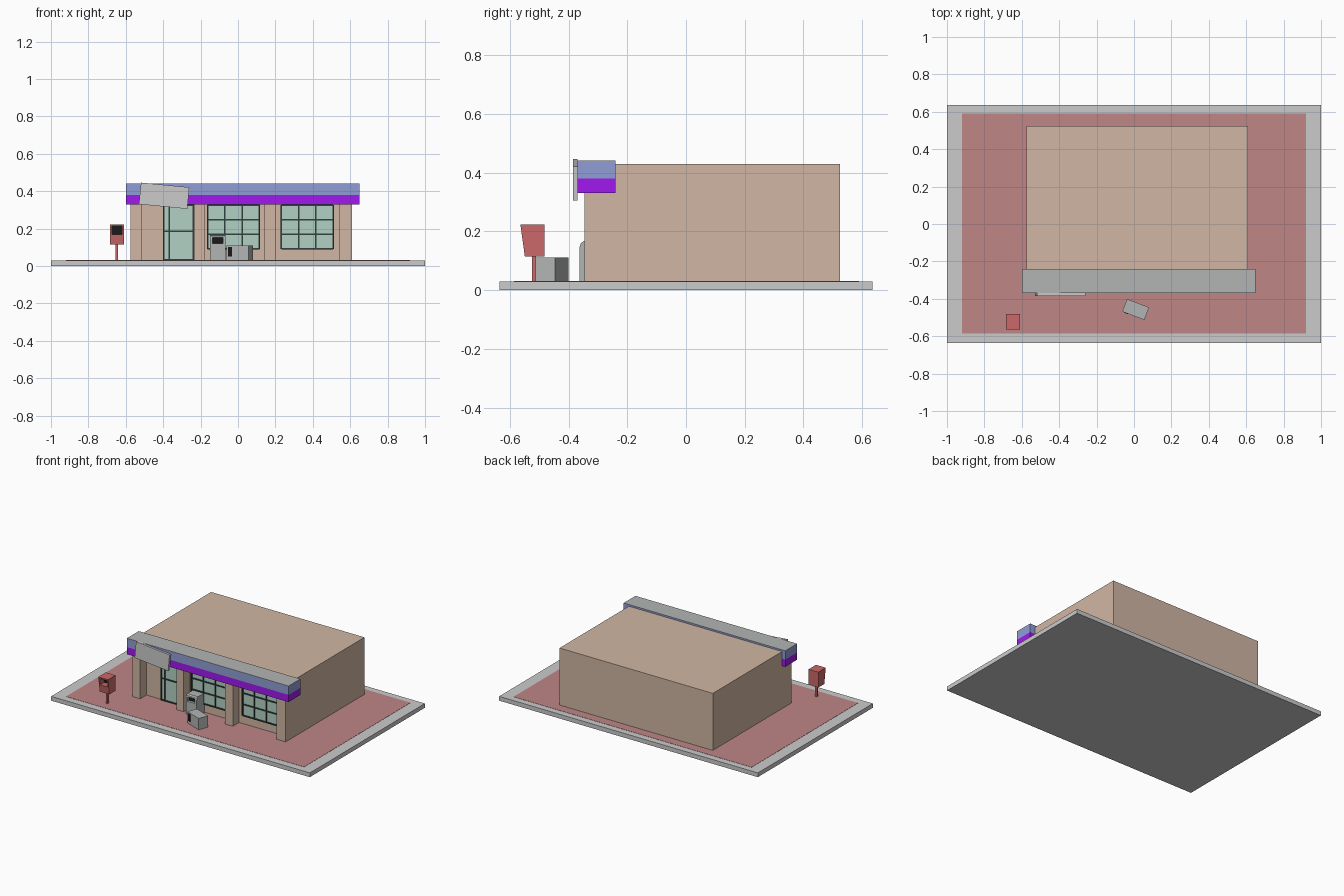
import bpy, bmesh, math
from mathutils import Matrix

if "Cube" in bpy.data.objects:
    bpy.data.objects.remove(bpy.data.objects["Cube"])


def material(name, rgb):
    m = bpy.data.materials.new(name)
    m.diffuse_color = (*rgb, 1)
    m.use_nodes = True
    m.node_tree.nodes["Principled BSDF"].inputs["Base Color"].default_value = m.diffuse_color
    return m


BRICK = material("paving_red", (0.52, 0.24, 0.24))
TAN = material("tan_wall", (0.63, 0.47, 0.37))
BLUE = material("blue_band", (0.28, 0.34, 0.68))
PURPLE = material("purple_band", (0.35, 0.01, 0.85))
GLASS = material("glass", (0.45, 0.64, 0.56))
DARK = material("dark_frame", (0.03, 0.05, 0.045))
RED = material("booth_red", (0.6, 0.14, 0.14))
BLACK = material("black", (0.01, 0.01, 0.01))
GREY = material("mid_grey", (0.45, 0.46, 0.46))


def finish(name, bm, mat):
    bmesh.ops.recalc_face_normals(bm, faces=bm.faces[:])
    me = bpy.data.meshes.new(name)
    bm.to_mesh(me)
    bm.free()
    if mat:
        me.materials.append(mat)
    ob = bpy.data.objects.new(name, me)
    bpy.context.collection.objects.link(ob)
    return ob


def box(name, x, y, z, mat=None):
    """Box from (min, max) ranges on each axis."""
    bm = bmesh.new()
    bmesh.ops.create_cube(bm, size=1)
    for v in bm.verts:
        v.co = [r[0] if c < 0 else r[1] for c, r in zip(v.co, (x, y, z))]
    return finish(name, bm, mat)


def side_profile(name, x, pts, mat=None):
    """Extrude a (y, z) outline along x."""
    bm = bmesh.new()
    face = bm.faces.new([bm.verts.new((x[0], y, z)) for y, z in pts])
    out = bmesh.ops.extrude_face_region(bm, geom=[face])["geom"]
    bmesh.ops.translate(bm, vec=(x[1] - x[0], 0, 0),
                        verts=[g for g in out if isinstance(g, bmesh.types.BMVert)])
    return finish(name, bm, mat)


def recess(ob, x, y, z):
    """Cut a pocket into the front of a part and line its back in black."""
    cutter = box(ob.name + "_cutter", x, y, z)
    cutter.hide_render = True
    cutter.hide_set(True)
    cutter.display_type = 'WIRE'
    mod = ob.modifiers.new("pocket", 'BOOLEAN')
    mod.object = cutter
    mod.solver = 'EXACT'
    bpy.context.view_layer.objects.active = ob
    bpy.ops.object.modifier_apply(modifier=mod.name)
    bpy.data.objects.remove(cutter)
    box(ob.name + "_screen", x, (y[1] - 0.004, y[1]), z, BLACK)


def glazing(name, x, z, cols, rows, y):
    """Glass pane with dark bars at the given x and z positions."""
    box(name + "_glass", x, (y - 0.004, y + 0.01), z, GLASS)
    t = 0.004
    for i, c in enumerate(cols):
        box(f"{name}_upright_{i}", (c - t, c + t), (y - 0.011, y), z, DARK)
    for i, r in enumerate(rows):
        box(f"{name}_crossbar_{i}", x, (y - 0.01, y), (r - t, r + t), DARK)


# Ground slab and paved area
box("ground_slab", (-1, 1), (-0.635, 0.635), (0, 0.03))
box("paving", (-0.92, 0.92), (-0.585, 0.59), (0.025, 0.0315), BRICK)

# Building body with columns in front of a recessed shop front
WALL = -0.275
box("building_body", (-0.575, 0.61), (WALL, 0.525), (0.03, 0.43), TAN)
for i, c in enumerate([(-0.575, -0.515), (-0.235, -0.178), (0.142, 0.202), (0.54, 0.61)]):
    box(f"column_{i}", c, (-0.345, WALL + 0.005), (0.03, 0.335), TAN)

# Canopy bands and cap
box("canopy_lower_band", (-0.6, 0.65), (-0.37, -0.24), (0.33, 0.38), PURPLE)
box("canopy_upper_band", (-0.6, 0.65), (-0.37, -0.24), (0.38, 0.439), BLUE)
box("canopy_cap", (-0.6, 0.65), (-0.37, -0.24), (0.439, 0.442), GREY)

# Crooked blank sign board
sign = box("sign_board", (-0.13, 0.13), (-0.0075, 0.0075), (-0.058, 0.058))
sign.matrix_world = Matrix.Translation((-0.395, -0.377, 0.376)) @ Matrix.Rotation(math.radians(5.5), 4, 'Y')

# Door and two windows
glazing("door", (-0.4, -0.235), (0.03, 0.33), (-0.396, -0.368, -0.239), (0.034, 0.185, 0.326), WALL)
for name, x0 in (("left_window", -0.162), ("right_window", 0.232)):
    w, z0, z1 = 0.276, 0.092, 0.326
    glazing(name, (x0, x0 + w), (z0, z1), [x0 + w * k / 3 for k in range(4)],
            [z0 + (z1 - z0) * k / 3 for k in range(4)], WALL)

# Cash machine by the wall, rounded top
machine = side_profile("cash_machine", (-0.15, -0.066),
                       [(WALL, 0.03), (-0.362, 0.03), (-0.362, 0.148), (-0.358, 0.16),
                        (-0.348, 0.167), (WALL, 0.167)], GREY)
recess(machine, (-0.137, -0.081), (-0.4, -0.34), (0.122, 0.152))

# Turned storage bin with dark panel
turn = Matrix.Translation((0.009, -0.457, 0)) @ Matrix.Rotation(math.radians(-21), 4, 'Z')
for part in (box("storage_bin", (-0.063, 0.063), (-0.036, 0.036), (0.03, 0.111), GREY),
             box("bin_panel", (-0.053, -0.03), (-0.038, -0.03), (0.05, 0.102), BLACK)):
    part.matrix_world = turn

# Red phone box on a post
phone = side_profile("phone_box", (-0.685, -0.61),
                     [(-0.482, 0.115), (-0.549, 0.115), (-0.564, 0.223), (-0.482, 0.223)], RED)
recess(phone, (-0.675, -0.619), (-0.6, -0.51), (0.168, 0.213))
box("phone_post", (-0.654, -0.641), (-0.525, -0.511), (0.03, 0.12), RED)
